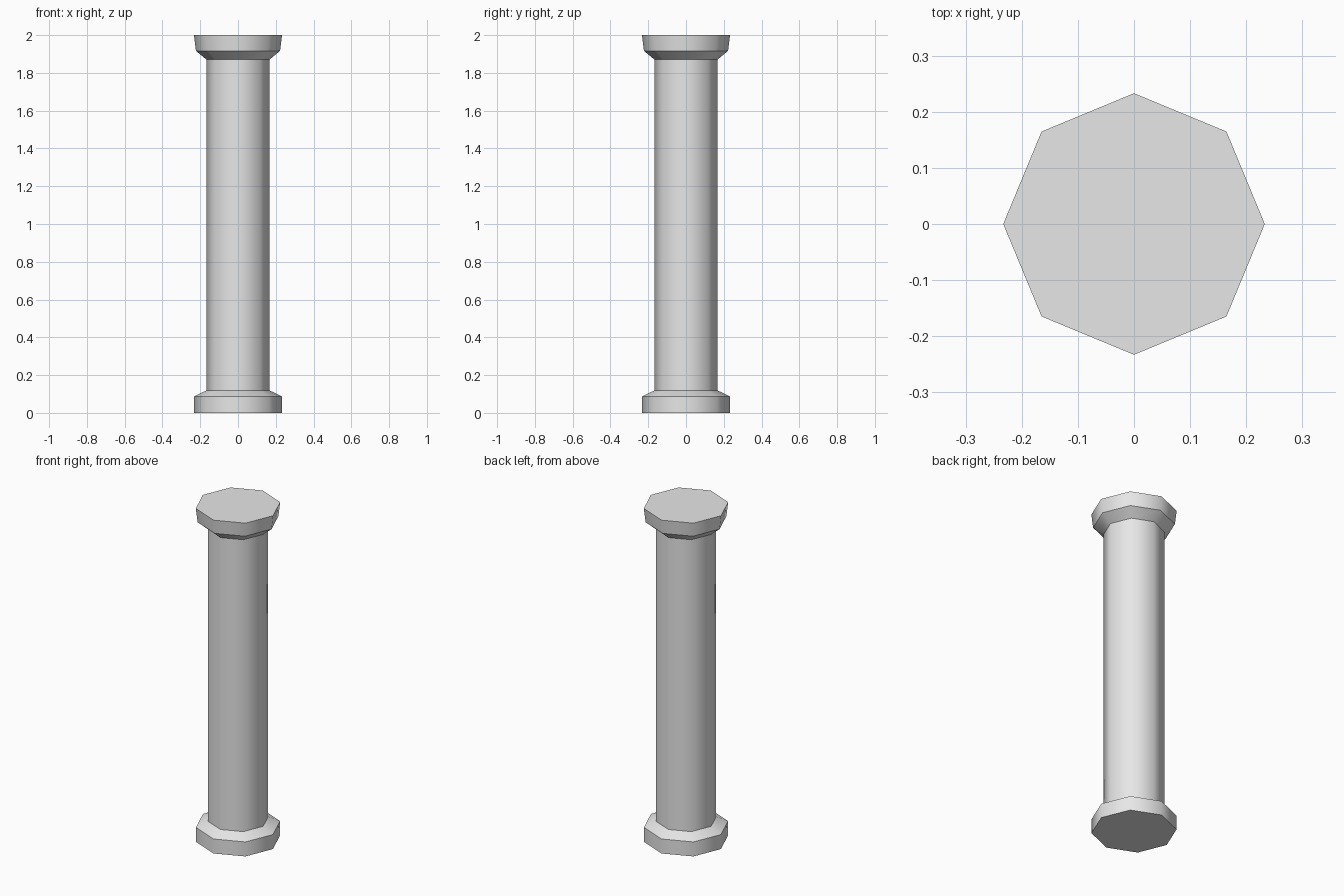
import bpy
import bmesh
from math import cos, sin, pi

default = bpy.data.objects.get("Cube")
if default:
    bpy.data.objects.remove(default, do_unlink=True)

SIDES = 8

stone = bpy.data.materials.new("grey_stone")
stone.use_nodes = True
colour = (0.8, 0.8, 0.8, 1)
stone.diffuse_color = colour
stone.node_tree.nodes["Principled BSDF"].inputs["Base Color"].default_value = colour


def turned_part(name, profile, cap_bottom=False, cap_top=False):
    """Octagonal turned part from (radius, height) pairs, bottom to top."""
    bm = bmesh.new()
    rings = []
    for r, z in profile:
        angles = [2 * pi * i / SIDES for i in range(SIDES)]
        rings.append([bm.verts.new((r * cos(a), r * sin(a), z)) for a in angles])
    for low, high in zip(rings, rings[1:]):
        for i in range(SIDES):
            j = (i + 1) % SIDES
            bm.faces.new((low[i], low[j], high[j], high[i]))
    if cap_bottom:
        bm.faces.new(rings[0][::-1])
    if cap_top:
        bm.faces.new(rings[-1])
    # Smooth around the column, crisp along every horizontal rim
    for f in bm.faces:
        f.smooth = True
    for e in bm.edges:
        a, b = e.verts
        e.smooth = abs(a.co.z - b.co.z) > 0.001
    mesh = bpy.data.meshes.new(name)
    bm.to_mesh(mesh)
    bm.free()
    mesh.materials.append(stone)
    obj = bpy.data.objects.new(name, mesh)
    bpy.context.collection.objects.link(obj)
    return obj


# Plinth with a sloped shoulder
turned_part("column_base", [(0.232, 0), (0.232, 0.087), (0.167, 0.119)], cap_bottom=True)
# Straight shaft
turned_part("column_shaft", [(0.167, 0.119), (0.167, 1.87)])
# Flared capital
turned_part("column_capital", [(0.167, 1.87), (0.223, 1.917), (0.233, 2)], cap_top=True)
